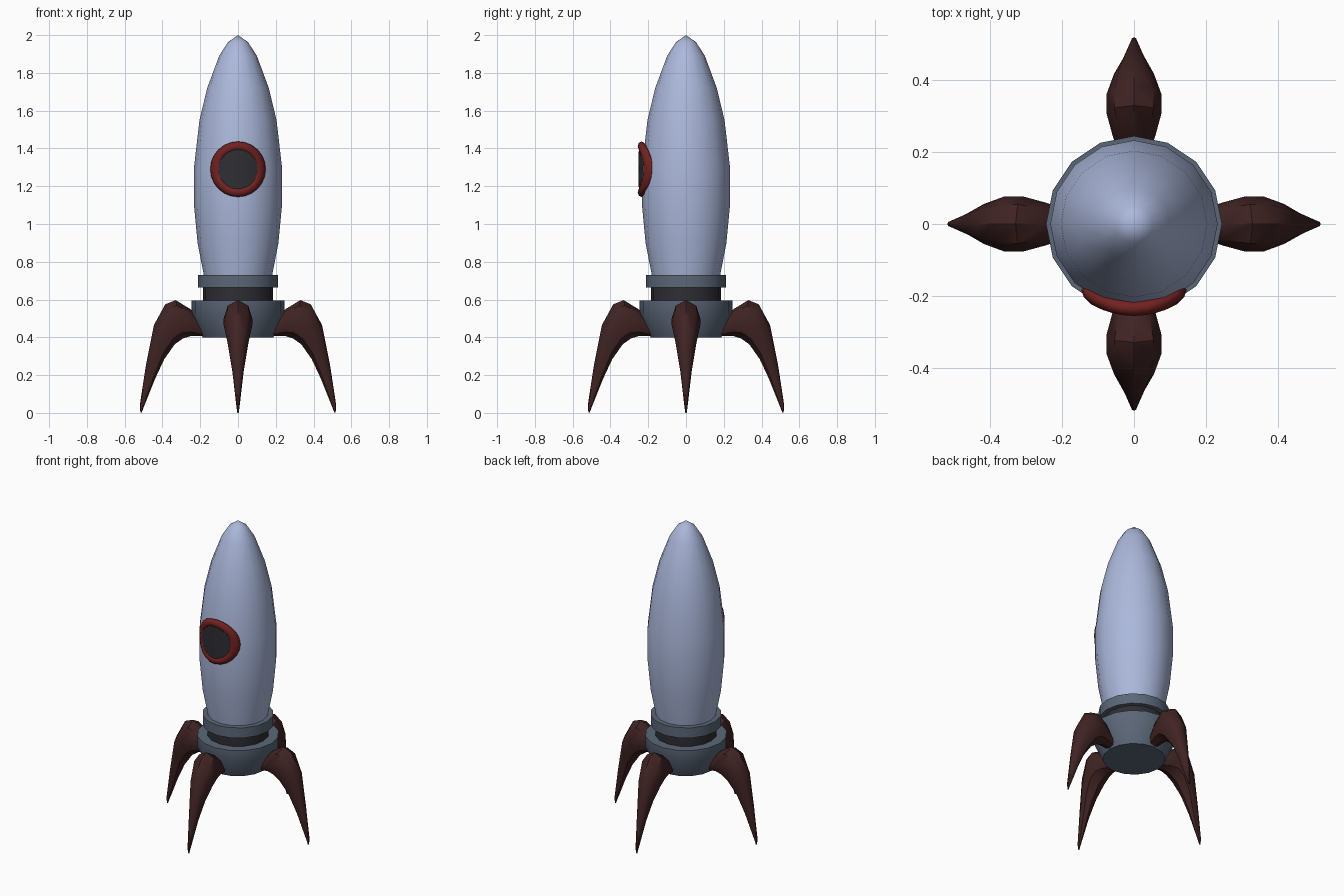
import bpy, bmesh, math
from mathutils import Matrix

if "Cube" in bpy.data.objects:
    bpy.data.objects.remove(bpy.data.objects["Cube"])


def mat(name, rgb):
    m = bpy.data.materials.new(name)
    m.diffuse_color = (*rgb, 1)
    m.use_nodes = True
    m.node_tree.nodes["Principled BSDF"].inputs["Base Color"].default_value = m.diffuse_color
    return m


HULL = mat("pale blue hull", (0.41, 0.48, 0.71))
STEEL = mat("slate grey metal", (0.105, 0.135, 0.185))
DARK = mat("near black", (0.027, 0.027, 0.034))
RED = mat("window red", (0.17, 0.016, 0.015))
MAROON = mat("dark maroon", (0.052, 0.017, 0.017))


def finish(name, bm, mats, angle=35):
    bmesh.ops.recalc_face_normals(bm, faces=bm.faces[:])
    me = bpy.data.meshes.new(name)
    bm.to_mesh(me)
    bm.free()
    for m in mats:
        me.materials.append(m)
    ob = bpy.data.objects.new(name, me)
    bpy.context.collection.objects.link(ob)
    bpy.ops.object.select_all(action='DESELECT')
    bpy.context.view_layer.objects.active = ob
    ob.select_set(True)
    bpy.ops.object.shade_smooth_by_angle(angle=math.radians(angle))
    return ob


def skin(bm, loops):
    """Bridge equal closed loops of points and cap both ends."""
    rings = [[bm.verts.new(p) for p in loop] for loop in loops]
    n = len(rings[0])
    for a, b in zip(rings, rings[1:]):
        for i in range(n):
            j = (i + 1) % n
            bm.faces.new((a[i], a[j], b[j], b[i]))
    bm.faces.new(rings[0])
    bm.faces.new(rings[-1])


def lathe(name, profile, material, n=16, angle=35):
    bm = bmesh.new()
    turn = [2 * math.pi * i / n for i in range(n)]
    skin(bm, [[(r * math.cos(t), r * math.sin(t), z) for t in turn] for r, z in profile])
    bmesh.ops.remove_doubles(bm, verts=bm.verts[:], dist=0.0005)
    return finish(name, bm, [material], angle)


# Hull and engine section
lathe("hull", [(0.175, 0.69), (0.183, 0.74), (0.214, 0.9), (0.233, 1.1), (0.233, 1.3),
               (0.204, 1.55), (0.163, 1.72), (0.1, 1.89), (0.053, 1.963), (0.0002, 2.0)], HULL, angle=50)
lathe("upper_collar", [(0.213, 0.663), (0.213, 0.73)], STEEL)
lathe("neck", [(0.185, 0.58), (0.185, 0.68)], DARK)
lathe("engine_base", [(0.187, 0.4), (0.245, 0.525), (0.245, 0.595)], STEEL, angle=25)

# Porthole frame, a ring bent around the hull
WZ = 1.29


def wrap(x, z, radius):
    return (x, -math.sqrt(radius ** 2 - x * x), WZ + z)


bm = bmesh.new()
N, M = 24, 8
frame = []
for i in range(N):
    t = 2 * math.pi * i / N
    loop = []
    for k in range(M):
        a = 2 * math.pi * k / M
        r = 0.122 + 0.025 * math.cos(a)
        x, y, z = wrap(r * math.cos(t), r * math.sin(t), 0.235)
        loop.append(bm.verts.new((x, y - 0.021 * math.sin(a), z)))
    frame.append(loop)
for i in range(N):
    a, b = frame[i], frame[(i + 1) % N]
    for k in range(M):
        j = (k + 1) % M
        bm.faces.new((a[k], a[j], b[j], b[k]))
finish("porthole_frame", bm, [RED], 60)

# Porthole glass, a curved disc with a hull coloured rim
bm = bmesh.new()
turn = [2 * math.pi * i / N for i in range(N)]
levels = [(0.104, 0.225), (0.104, 0.25), (0.07, 0.2505), (0.035, 0.251), (0.008, 0.251)]
skin(bm, [[wrap(r * math.cos(t), r * math.sin(t), d) for t in turn] for r, d in levels])
for f in bm.faces:
    f.material_index = 0 if min(v.co.x ** 2 + (v.co.z - WZ) ** 2 for v in f.verts) < 0.0095 else 1
finish("porthole_glass", bm, [DARK, HULL])

# Four curved legs: stations of outer (x, z), inner (x, z), half width
stations = [((0.17, 0.45), (0.17, 0.405), 0.035),
            ((0.25, 0.548), (0.245, 0.408), 0.06),
            ((0.33, 0.597), (0.29, 0.395), 0.077),
            ((0.385, 0.575), (0.335, 0.363), 0.077),
            ((0.445, 0.465), (0.39, 0.285), 0.056),
            ((0.487, 0.255), (0.437, 0.185), 0.03),
            ((0.52, 0.04), (0.503, 0.02), 0.008),
            ((0.517, 0.003), (0.51, 0.0), 0.004)]
for i, side in enumerate(("right", "back", "left", "front")):
    bm = bmesh.new()
    loops = []
    for (ox, oz), (ix, iz), w in stations:
        loop = []
        for k in range(8):
            a = math.pi * k / 4
            s = (1 + math.cos(a)) / 2
            loop.append((ix + (ox - ix) * s, w * math.sin(a), iz + (oz - iz) * s))
        loops.append(loop)
    skin(bm, loops)
    bm.transform(Matrix.Rotation(i * math.pi / 2, 4, 'Z'))
    finish(side + "_leg", bm, [MAROON], 40)
